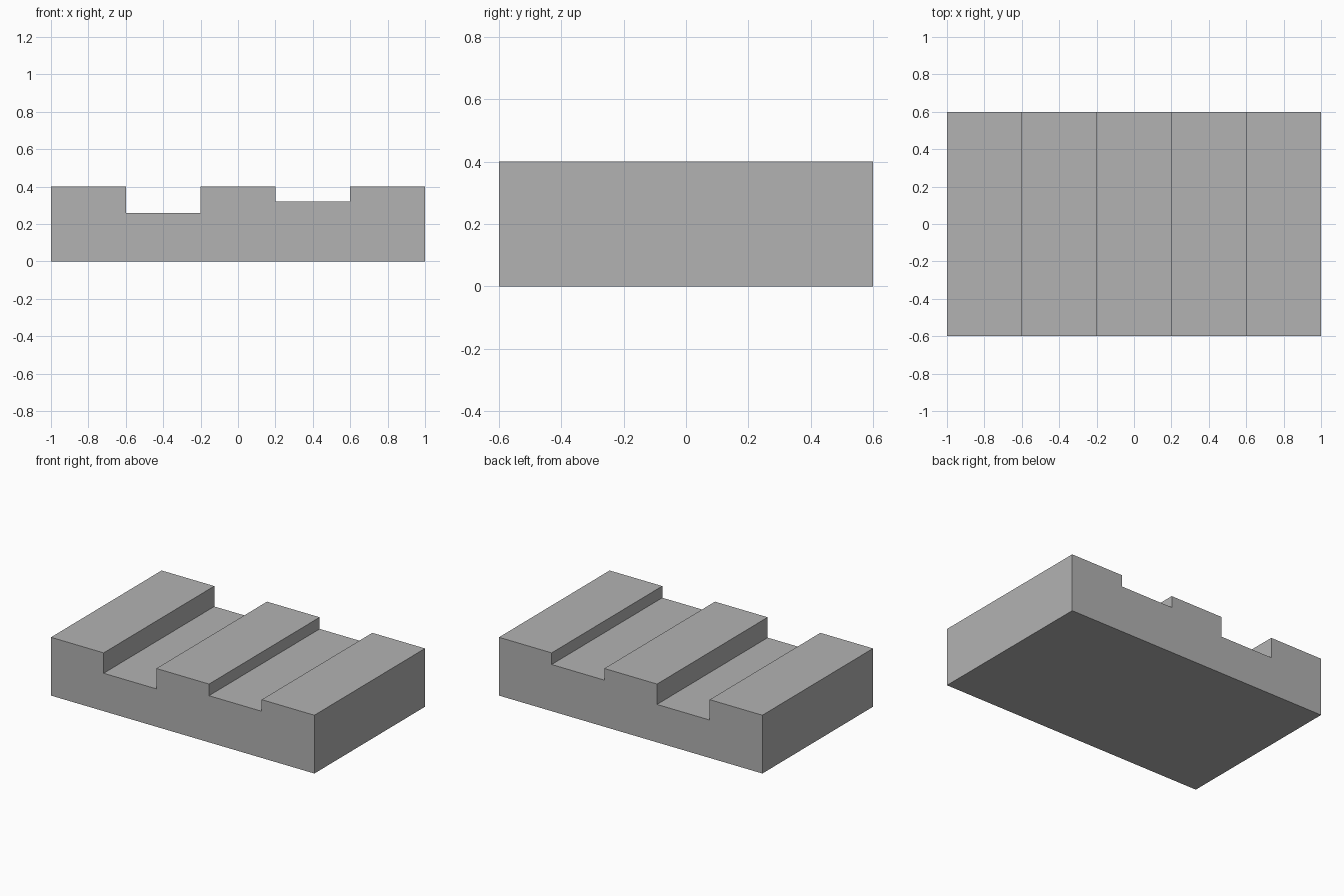
import bpy
import bmesh

cube = bpy.data.objects.get("Cube")
if cube:
    bpy.data.objects.remove(cube, do_unlink=True)

# Plain grey material
GREY = (0.448, 0.448, 0.448, 1)
grey = bpy.data.materials.new("plain_grey")
grey.use_nodes = True
grey.diffuse_color = GREY
grey.node_tree.nodes["Principled BSDF"].inputs["Base Color"].default_value = GREY

# Block dimensions, and each groove as (left edge, right edge, floor height)
HALF_WIDTH, HALF_DEPTH, HEIGHT = 1.0, 0.6, 0.4
GROOVES = [(-0.6, -0.2, 0.26), (0.2, 0.6, 0.32)]

# Front profile: flat base, then the grooved top traced from right to left
profile = [(-HALF_WIDTH, 0), (HALF_WIDTH, 0), (HALF_WIDTH, HEIGHT)]
for x0, x1, floor in reversed(GROOVES):
    profile += [(x1, HEIGHT), (x1, floor), (x0, floor), (x0, HEIGHT)]
profile.append((-HALF_WIDTH, HEIGHT))

# Extrude the profile from front to back
bm = bmesh.new()
front = bm.faces.new([bm.verts.new((x, -HALF_DEPTH, z)) for x, z in profile])
extruded = bmesh.ops.extrude_face_region(bm, geom=[front], use_keep_orig=True)
back_verts = [g for g in extruded["geom"] if isinstance(g, bmesh.types.BMVert)]
bmesh.ops.translate(bm, verts=back_verts, vec=(0, 2 * HALF_DEPTH, 0))
bmesh.ops.recalc_face_normals(bm, faces=bm.faces)

mesh = bpy.data.meshes.new("grooved_block")
bm.to_mesh(mesh)
bm.free()
mesh.materials.append(grey)
block = bpy.data.objects.new("grooved_block", mesh)
bpy.context.collection.objects.link(block)
